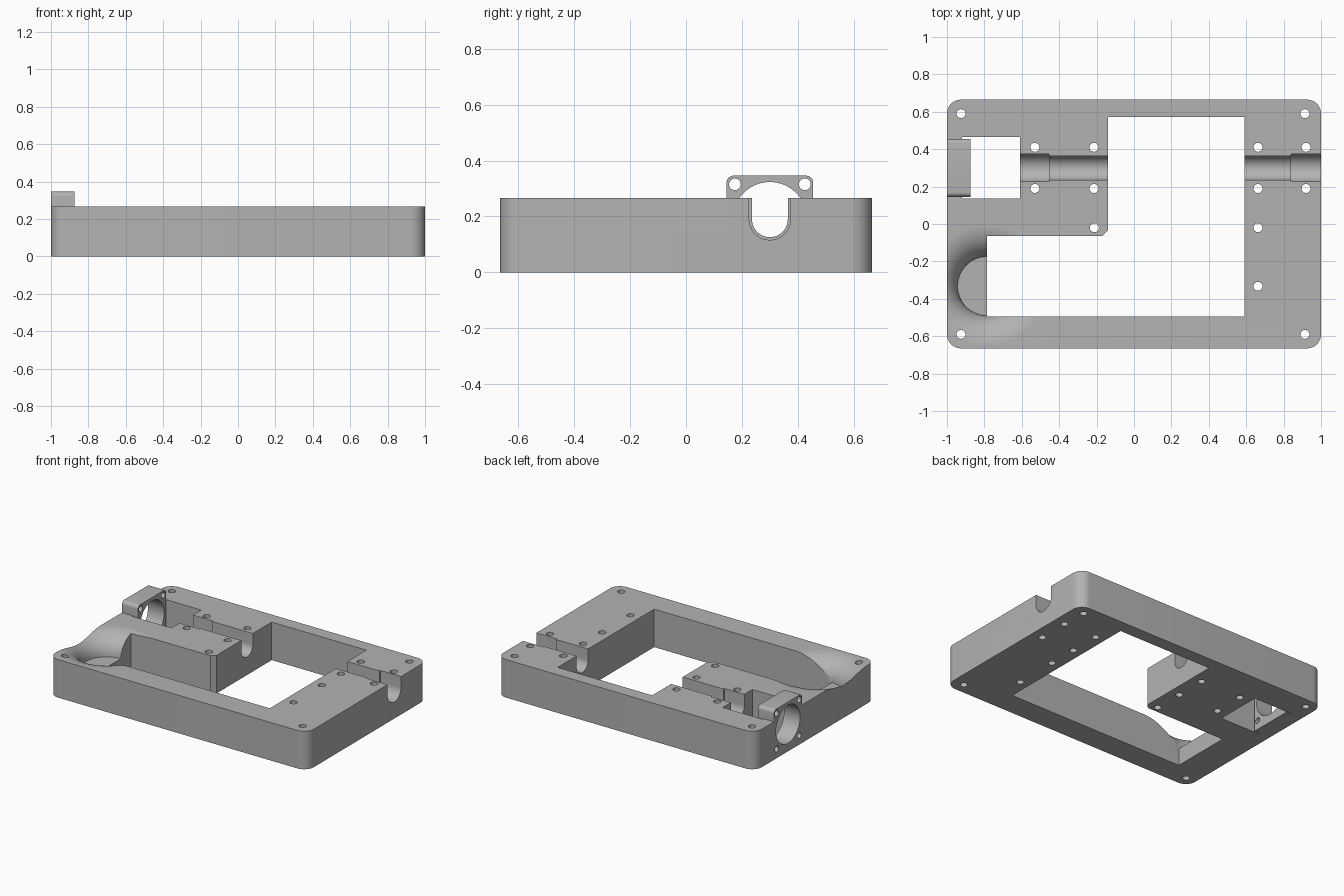
import bpy, bmesh, math
from mathutils import Matrix, Vector

if "Cube" in bpy.data.objects:
    bpy.data.objects.remove(bpy.data.objects["Cube"])

TOP = 0.266
AXIS_Y, AXIS_Z = 0.3, 0.19      # shared motor and shaft axis

grey = bpy.data.materials.new("plain grey")
grey.use_nodes = True
grey.diffuse_color = (0.45, 0.45, 0.45, 1)
grey.node_tree.nodes["Principled BSDF"].inputs["Base Color"].default_value = (0.45, 0.45, 0.45, 1)


def finish(name, bm):
    bmesh.ops.recalc_face_normals(bm, faces=bm.faces)
    mesh = bpy.data.meshes.new(name)
    bm.to_mesh(mesh)
    bm.free()
    mesh.materials.append(grey)
    obj = bpy.data.objects.new(name, mesh)
    bpy.context.collection.objects.link(obj)
    return obj


def extrude(bm, points, offset):
    """Close a loop of 3D points and extrude it into a solid."""
    face = bm.faces.new([bm.verts.new(p) for p in points])
    new = bmesh.ops.extrude_face_region(bm, geom=[face])["geom"]
    verts = [v for v in new if isinstance(v, bmesh.types.BMVert)]
    bmesh.ops.translate(bm, verts=verts, vec=offset)


def prism(name, points, z0, z1):
    bm = bmesh.new()
    extrude(bm, [(x, y, z0) for x, y in points], (0, 0, z1 - z0))
    return finish(name, bm)


def bar(name, points, x0, x1):
    """Prism along x from a (y, z) outline."""
    bm = bmesh.new()
    extrude(bm, [(x0, y, z) for y, z in points], (x1 - x0, 0, 0))
    return finish(name, bm)


def arc(cx, cy, r, a0, a1, n):
    angles = [math.radians(a0 + (a1 - a0) * i / n) for i in range(n + 1)]
    return [(cx + r * math.cos(a), cy + r * math.sin(a)) for a in angles]


def circle(cx, cy, r, n=32):
    return arc(cx, cy, r, 0, 360, n)[:-1]


def rect(x0, x1, y0, y1):
    return [(x0, y0), (x1, y0), (x1, y1), (x0, y1)]


def combine(target, tool, operation="DIFFERENCE"):
    """Apply a boolean and discard the tool."""
    mod = target.modifiers.new("boolean", "BOOLEAN")
    mod.operation, mod.solver, mod.object = operation, "EXACT", tool
    graph = bpy.context.evaluated_depsgraph_get()
    mesh = bpy.data.meshes.new_from_object(target.evaluated_get(graph))
    target.modifiers.clear()
    target.data = mesh
    bpy.data.objects.remove(tool)


# Rounded base block
R = 0.075
outline = []
for i, (sx, sy) in enumerate([(1, 1), (-1, 1), (-1, -1), (1, -1)]):
    outline += arc(sx * (1 - R), sy * (0.665 - R), R, 90 * i, 90 * i + 90, 10)
frame = prism("base_frame", outline, 0, TOP)

# Main L-shaped opening with a chamfered inner corner
opening = [(-0.785, -0.494), (0.592, -0.494), (0.592, 0.573), (-0.14, 0.573),
           (-0.14, -0.035), (-0.168, -0.063), (-0.785, -0.063)]
combine(frame, prism("opening_cutter", opening, -0.1, 0.5))

# Motor pocket
combine(frame, prism("pocket_cutter", rect(-0.92, -0.61, 0.136, 0.465), -0.1, 0.5))

# Raised motor mount with rounded upper corners
mount = [(AXIS_Y - 0.155, 0), (AXIS_Y + 0.155, 0)]
mount += arc(AXIS_Y + 0.13, 0.321, 0.025, 0, 90, 6)
mount += arc(AXIS_Y - 0.13, 0.321, 0.025, 90, 180, 6)
combine(frame, bar("motor_mount", mount, -1, -0.875), "UNION")

# Motor bore and four mounting screw holes
combine(frame, bar("bore_cutter", circle(AXIS_Y, AXIS_Z, 0.133, 64), -1.1, -0.8))
bm = bmesh.new()
for sy in (-1, 1):
    for sz in (-1, 1):
        hole = circle(AXIS_Y + sy * 0.125, AXIS_Z + sz * 0.125, 0.021, 24)
        extrude(bm, [(-1.1, y, z) for y, z in hole], (0.3, 0, 0))
combine(frame, finish("motor_screw_cutter", bm))

# Round-bottomed shaft channels, wider at the bearing seats
for x0, x1, r in [(0.5, 0.9, 0.064), (0.84, 1.1, 0.074),
                  (-0.5, -0.1, 0.064), (-0.65, -0.455, 0.074)]:
    channel = arc(AXIS_Y, AXIS_Z, r, 180, 360, 32)
    channel += [(AXIS_Y + r, 0.5), (AXIS_Y - r, 0.5)]
    combine(frame, bar("channel_cutter", channel, x0, x1))

# Flared scoop: flat floor with a bell-shaped rim, spun about its centre
FLOOR, INNER, OUTER = 0.122, 0.158, 0.33
profile = [(0, FLOOR)]
for i in range(17):
    a = math.radians(90 * i / 16)
    profile.append((OUTER - (OUTER - INNER) * math.cos(a),
                    FLOOR + (TOP + 0.0005 - FLOOR) * math.sin(a)))
profile += [(OUTER, 0.4), (0, 0.4)]
bm = bmesh.new()
verts = [bm.verts.new((r, 0, z)) for r, z in profile]
edges = [bm.edges.new(pair) for pair in zip(verts, verts[1:])]
bmesh.ops.spin(bm, geom=verts + edges, cent=(0, 0, 0), axis=(0, 0, 1),
               angle=math.tau, steps=72, use_merge=True)
bmesh.ops.remove_doubles(bm, verts=bm.verts, dist=1e-5)
bmesh.ops.translate(bm, verts=bm.verts, vec=(-0.785, -0.332, 0))
combine(frame, finish("scoop_cutter", bm))

# Vertical screw holes: corners, channel sides and extras
spots = [(x, y) for x in (-0.925, 0.914) for y in (-0.59, 0.59)]
spots += [(x, AXIS_Y + s * 0.11) for x in (-0.53, -0.214, 0.663, 0.92) for s in (-1, 1)]
spots += [(-0.212, -0.02), (0.663, -0.02), (0.663, -0.333)]
bm = bmesh.new()
for x, y in spots:
    extrude(bm, [(px, py, -0.1) for px, py in circle(x, y, 0.024, 24)], (0, 0, 0.6))
combine(frame, finish("screw_cutter", bm))

# Smooth the curved walls, keep the machined edges crisp
bpy.ops.object.select_all(action="DESELECT")
frame.select_set(True)
bpy.context.view_layer.objects.active = frame
bpy.ops.object.shade_smooth_by_angle(angle=math.radians(25))
